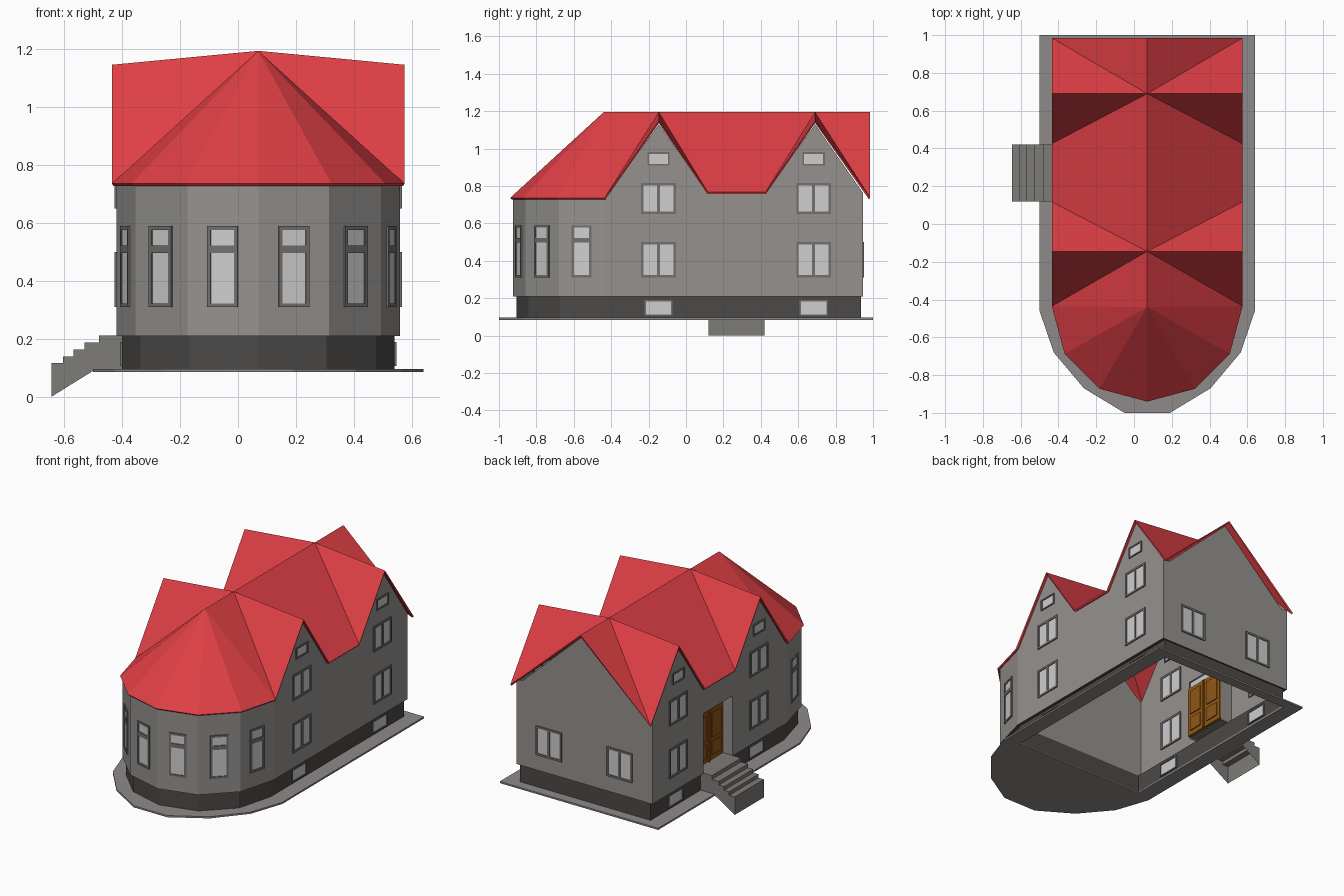
import bpy, bmesh, math
from mathutils import Matrix, Vector

if "Cube" in bpy.data.objects:
    bpy.data.objects.remove(bpy.data.objects["Cube"], do_unlink=True)

CX = 0.07          # house axis
YA = -0.435        # centre of the polygonal bay
YB = 0.945         # back wall
DOOR = (0.12, 0.42)


def material(name, rgb):
    m = bpy.data.materials.new(name)
    m.use_nodes = True
    m.diffuse_color = (*rgb, 1)
    m.node_tree.nodes["Principled BSDF"].inputs["Base Color"].default_value = (*rgb, 1)
    return m


WALL = material("wall_grey", (0.30, 0.285, 0.27))
PLINTH = material("plinth_dark_grey", (0.072, 0.068, 0.065))
ROOF = material("roof_red", (0.74, 0.05, 0.06))
PAVE = material("paving_grey", (0.27, 0.255, 0.25))
STEP = material("step_grey", (0.21, 0.20, 0.19))
FRAME = material("frame_grey", (0.17, 0.165, 0.16))
GLASS = material("pane_light", (0.62, 0.62, 0.63))
WOOD = material("door_brown", (0.28, 0.095, 0.008))


def finish(bm, name, mat, recalc=True):
    if recalc:
        bmesh.ops.recalc_face_normals(bm, faces=bm.faces[:])
    me = bpy.data.meshes.new(name)
    bm.to_mesh(me)
    bm.free()
    me.materials.append(mat)
    ob = bpy.data.objects.new(name, me)
    bpy.context.collection.objects.link(ob)
    return ob


def face(bm, pts):
    return bm.faces.new([bm.verts.new(p) for p in pts])


def weld(bm):
    bmesh.ops.remove_doubles(bm, verts=bm.verts[:], dist=0.0005)


def prism(bm, pts, z0, z1):
    f = face(bm, [(x, y, z0) for x, y in pts])
    ext = bmesh.ops.extrude_face_region(bm, geom=[f])["geom"]
    bmesh.ops.translate(bm, vec=(0, 0, z1 - z0),
                        verts=[v for v in ext if isinstance(v, bmesh.types.BMVert)])


def box(bm, mat, x, y, z):
    """Box from (min, max) ranges in the local frame of mat."""
    size = Matrix.Diagonal((x[1] - x[0], y[1] - y[0], z[1] - z[0], 1))
    mid = Matrix.Translation((sum(x) / 2, sum(y) / 2, sum(z) / 2))
    bmesh.ops.create_cube(bm, size=1, matrix=mat @ mid @ size)


def arc(r):
    """Half twelve-sided bay from the +x side round the front to the -x side."""
    return [(CX + r * math.cos(math.radians(30 * i)),
             YA - r * math.sin(math.radians(30 * i))) for i in range(7)]


def outline(r, back):
    return [(CX + r, back)] + arc(r) + [(CX - r, back)]


# Paving: solid under the bay, open under the main house
bm = bmesh.new()
prism(bm, [(CX + s * x, y) for s, row in (
    (-1, [(0.57, YA), (0.57, -0.46), (0.495, -0.68), (0.335, -0.87), (0.12, -1)]),
    (1, [(0.12, -1), (0.335, -0.87), (0.495, -0.68), (0.57, -0.46), (0.57, YA)]))
    for x, y in row], 0.085, 0.096)
prism(bm, [(CX + x, y) for x, y in (
    (-0.57, YA), (-0.57, 1), (0.57, 1), (0.57, YA),
    (0.47, YA), (0.47, 0.935), (-0.47, 0.935), (-0.47, YA))], 0.085, 0.096)
finish(bm, "paving", PAVE)

# Plinth with the ledge under the walls and a cross wall
bm = bmesh.new()
low, high = outline(0.47, 0.935), outline(0.49, YB)
for i in range(len(low)):
    j = (i + 1) % len(low)
    a, b, c, d = low[i], low[j], high[j], high[i]
    face(bm, [(*a, 0.09), (*b, 0.09), (*b, 0.21), (*a, 0.21)])
    face(bm, [(*a, 0.21), (*b, 0.21), (*c, 0.21), (*d, 0.21)])
face(bm, [(CX + s * 0.47, YA, z) for s, z in ((-1, 0.09), (1, 0.09), (1, 0.21), (-1, 0.21))])
weld(bm)
finish(bm, "plinth", PLINTH)

# Walls: bay, gabled sides, back, cross wall and door recess
bm = bmesh.new()
ring = arc(0.49)
for a, b in zip(ring, ring[1:]):
    face(bm, [(*a, 0.21), (*b, 0.21), (*b, 0.733), (*a, 0.733)])
top = [(YA, 0.733), (-0.145, 1.13), (0.117, 0.762), (0.425, 0.762), (0.69, 1.13), (YB, 0.765)]
d0, d1 = DOOR
notch = [(d1, 0.21), (d1, 0.6), (d0, 0.6), (d0, 0.21)]
for s, gap in ((1, []), (-1, notch)):
    face(bm, [(CX + s * 0.49, y, z) for y, z in top + [(YB, 0.21)] + gap + [(YA, 0.21)]])
for y, z in ((YB, 0.765), (YA, 0.733)):
    face(bm, [(CX + x, y, h) for x, h in (
        (-0.49, 0.21), (0.49, 0.21), (0.49, z), (0.444, 0.765), (0, 1.178), (-0.444, 0.765), (-0.49, z))])
XW, XR = CX - 0.49, CX - 0.41
for (ya, za), (yb, zb) in zip(notch, notch[1:]):
    face(bm, [(XW, ya, za), (XW, yb, zb), (XR, yb, zb), (XR, ya, za)])
face(bm, [(XR, y, z) for y, z in notch])
weld(bm)
finish(bm, "walls", WALL)

# Roof: long ridge, two cross gables, faceted hip over the bay
bm = bmesh.new()
RZ = 1.195
r0, j1, j2, r3 = [(CX, y, RZ) for y in (-0.44, -0.145, 0.69, 0.985)]
for s in (1, -1):
    e0, g1, e1, e2, g2, e3 = [(CX + s * 0.505, y, z) for y, z in (
        (YA, 0.737), (-0.145, 1.147), (0.117, 0.767), (0.425, 0.767), (0.69, 1.147), (0.985, 0.737))]
    for pts in ((r0, e0, j1), (j1, e0, g1), (j1, g1, e1), (j1, e1, e2, j2),
                (j2, e2, g2), (j2, g2, e3), (j2, e3, r3)):
        face(bm, pts)
ring = arc(0.505)
for a, b in zip(ring, ring[1:]):
    face(bm, [r0, (*a, 0.737), (*b, 0.737)])
weld(bm)
bm.normal_update()
bmesh.ops.reverse_faces(bm, faces=[f for f in bm.faces if f.normal.z < 0])
roof = finish(bm, "roof", ROOF, recalc=False)
sol = roof.modifiers.new("thickness", "SOLIDIFY")
sol.thickness = 0.011
sol.offset = -1

# Entrance steps, open underneath
bm = bmesh.new()
steps = [(-0.645, 0.0)]
for x, z in ((-0.645, 0.117), (-0.605, 0.14), (-0.568, 0.163), (-0.53, 0.187), (-0.48, 0.212)):
    steps += [(x, steps[-1][1]), (x, z)]
steps = [steps[0]] + steps[2:] + [(XR, 0.212)]
for a, b in zip(steps, steps[1:]):
    face(bm, [(a[0], d0, a[1]), (b[0], d0, b[1]), (b[0], d1, b[1]), (a[0], d1, a[1])])
for y in DOOR:
    face(bm, [(x, y, z) for x, z in steps + [(XR, 0.2), (-0.4, 0.2), (-0.4, 0.09), (-0.5, 0.09)]])
weld(bm)
finish(bm, "entrance_steps", STEP)

# Windows: bars and panes in a local frame with y pointing out of the wall
frames, panes = bmesh.new(), bmesh.new()


def window(x, y, z, angle, w, h, split=None, transom=None, bar=0.013):
    m = Matrix.Translation((x, y, z)) @ Matrix.Rotation(angle - math.pi / 2, 4, "Z")
    out, w2, h2 = (-0.008, 0.007), w / 2, h / 2
    box(panes, m, (-w2 + 0.004, w2 - 0.004), (-0.004, 0.002), (-h2 + 0.004, h2 - 0.004))
    for s in (-1, 1):
        box(frames, m, sorted((s * w2, s * (w2 - bar))), out, (-h2, h2))
        box(frames, m, (-w2, w2), out, sorted((s * h2, s * (h2 - bar))))
    if split:
        box(frames, m, (-split / 2, split / 2), out, (-h2, h2))
    if transom is not None:
        box(frames, m, (-w2, w2), out, (transom - 0.013, transom + 0.013))


for s in (1, -1):
    ang = 0 if s > 0 else math.pi
    for y in (-0.147, 0.682):
        window(CX + s * 0.49, y, 0.405, ang, 0.185, 0.19, split=0.016)
        window(CX + s * 0.49, y, 0.733, ang, 0.185, 0.165, split=0.016)
        window(CX + s * 0.49, y, 0.945, ang, 0.12, 0.073, bar=0.009)
        window(CX + s * 0.47, y, 0.148, ang, 0.15, 0.083, bar=0.007)
    window(CX + s * 0.255, YB, 0.405, math.pi / 2, 0.185, 0.19, split=0.016)
for i in range(6):
    a = math.radians(-15 - 30 * i)
    r = 0.49 * math.cos(math.radians(15))
    window(CX + r * math.cos(a), YA + r * math.sin(a), 0.45, a, 0.11, 0.28, transom=0.06)

# Double door with a glazed light above, set back in the recess
door = bmesh.new()
m = Matrix.Translation((XR, (d0 + d1) / 2, 0.212)) @ Matrix.Rotation(math.pi / 2, 4, "Z")
box(door, m, (-0.149, 0.149), (-0.012, 0.01), (0, 0.33))
for s in (-1, 1):
    for z in ((0.03, 0.12), (0.145, 0.305)):
        box(door, m, sorted((s * 0.03, s * 0.125)), (-0.018, 0.016), z)
box(door, m, (-0.006, 0.006), (-0.02, 0.02), (0, 0.33))
finish(door, "entrance_door", WOOD)
window(XR, (d0 + d1) / 2, 0.568, math.pi, 0.29, 0.05, bar=0.008)

finish(frames, "window_frames", FRAME)
finish(panes, "window_panes", GLASS)
